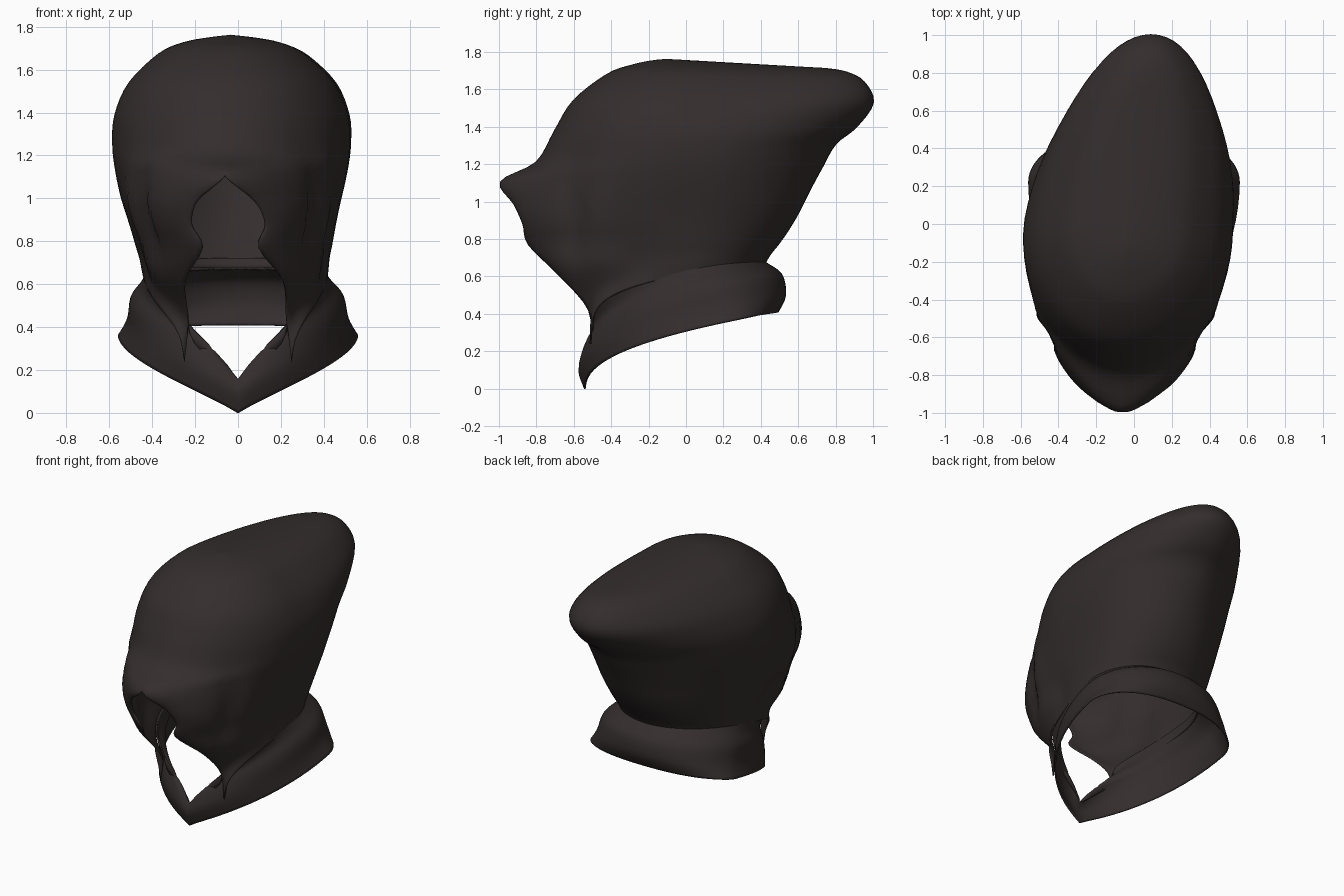
import bpy, bmesh, math

if "Cube" in bpy.data.objects:
    bpy.data.objects.remove(bpy.data.objects["Cube"])

cloth = bpy.data.materials.new("dark_brown_cloth")
cloth.diffuse_color = (0.034, 0.026, 0.026, 1)
cloth.use_nodes = True
cloth.node_tree.nodes["Principled BSDF"].inputs["Base Color"].default_value = cloth.diffuse_color


def smooth_rows(rows, steps):
    """Catmull-Rom interpolation of the section parameters."""
    out = []
    for i in range(len(rows) - 1):
        p = [rows[max(0, min(len(rows) - 1, i + k))] for k in (-1, 0, 1, 2)]
        for s in range(steps):
            t = s / steps
            out.append([0.5 * (2 * b + (c - a) * t + (2 * a - 5 * b + 4 * c - d) * t * t
                               + (3 * b - a - 3 * c + d) * t ** 3)
                        for a, b, c, d in zip(*p)])
    return out + [list(rows[-1])]


def section(row, n, folds):
    """Half outline from the front edge round to the back centre."""
    edge, fy, fz, by, bz, w, ym, fexp, bexp, rise = row
    edge, w = max(edge, 0), max(w, 0)
    pts = []
    for j in range(n + 1):
        a = math.pi * j / n
        s, c = max(math.sin(a), 0), math.cos(a)
        if j in (0, n):
            s = 0
        if c > 0:
            x = edge + (w - edge) * s ** fexp
            y = ym - (ym - fy) * c
        else:
            x = w * s ** bexp
            y = ym - (by - ym) * c
        u = min(1, max(0, (y - fy) / (by - fy)))
        z = fz + (bz - fz) * u ** rise
        pts.append((max(0, x + folds(y, z) * min(1, x / 0.2)), y, z))
    return pts


def lean(y, z):
    """Sideways lean of the crown."""
    k = min(1, max(0, z - 0.4) / 0.6)
    return k * (-0.03 + 0.12 * max(y, 0) + 0.03 * min(y, 0))


def cloth_shell(name, rows, folds, n=36, steps=4):
    bm = bmesh.new()
    grid = []
    for row in smooth_rows(rows, steps):
        half = section(row, n, folds)
        full = half + [(-x, y, z) for x, y, z in reversed(half[:-1])]
        grid.append([bm.verts.new((x + lean(y, z), y, z)) for x, y, z in full])
    for r0, r1 in zip(grid, grid[1:]):
        for j in range(len(r0) - 1):
            bm.faces.new((r0[j], r0[j + 1], r1[j + 1], r1[j]))
    bmesh.ops.remove_doubles(bm, verts=bm.verts, dist=0.0008)
    bmesh.ops.recalc_face_normals(bm, faces=bm.faces)
    me = bpy.data.meshes.new(name)
    bm.to_mesh(me)
    bm.free()
    me.materials.append(cloth)
    ob = bpy.data.objects.new(name, me)
    bpy.context.collection.objects.link(ob)
    mod = ob.modifiers.new("thickness", "SOLIDIFY")
    mod.thickness = 0.01
    mod.offset = 0
    bpy.ops.object.select_all(action='DESELECT')
    ob.select_set(True)
    bpy.context.view_layer.objects.active = ob
    bpy.ops.object.shade_smooth_by_angle(angle=math.radians(50))
    return ob


def bump(v, centre, width):
    return math.exp(-((v - centre) / width) ** 2)


def hood_folds(y, z):
    # vertical temple crease with a soft ridge behind it
    return (-0.035 * bump(y, -0.6, 0.05) * bump(z, 0.95, 0.22)
            + 0.02 * bump(y, -0.48, 0.06) * bump(z, 0.9, 0.25)
            - 0.02 * bump(y, -0.25, 0.08) * bump(z, 0.7, 0.12))


def collar_folds(y, z):
    # slanting drape lines
    return 0.012 * math.sin(14 * (z - 0.45 * y)) * min(1, max(0, y + 0.5))


# edge half width, front y, front z, back y, back z, half width,
# widest y, front roundness, back roundness, rise
hood_rows = [
    (0.25, -0.51, 0.24, 0.42, 0.67, 0.42, 0.00, 1.0, 1.0, 0.25),
    (0.23, -0.52, 0.42, 0.45, 0.72, 0.43, 0.00, 1.0, 1.0, 0.32),
    (0.23, -0.68, 0.61, 0.49, 0.77, 0.44, 0.00, 1.0, 1.0, 0.50),
    (0.13, -0.84, 0.77, 0.54, 0.84, 0.46, -0.02, 1.1, 1.0, 1.0),
    (0.17, -0.87, 0.88, 0.60, 0.94, 0.485, -0.04, 1.2, 1.0, 1.0),
    (0.13, -0.92, 0.99, 0.66, 1.06, 0.515, -0.05, 1.3, 1.05, 1.0),
    (0.00, -0.99, 1.105, 0.73, 1.19, 0.54, -0.05, 1.45, 1.1, 1.0),
    (0.00, -0.80, 1.21, 0.80, 1.31, 0.55, -0.05, 1.1, 1.1, 1.0),
    (0.00, -0.70, 1.38, 0.91, 1.40, 0.54, -0.05, 1.0, 1.1, 1.0),
    (0.00, -0.60, 1.54, 1.00, 1.53, 0.475, -0.05, 0.95, 1.0, 1.0),
    (0.00, -0.42, 1.68, 0.95, 1.64, 0.34, -0.03, 0.95, 0.9, 1.0),
    (0.00, -0.28, 1.73, 0.86, 1.69, 0.23, 0.00, 0.95, 0.9, 1.0),
    (0.00, -0.17, 1.752, 0.76, 1.708, 0.11, 0.05, 1.0, 0.9, 1.0),
    (0.00, -0.10, 1.758, 0.70, 1.712, 0.00, 0.10, 1.0, 1.0, 1.0),
]
# hem, outer roll, ridge, then tucked up beneath the hood
collar_rows = [
    (0.0, -0.54, 0.00, 0.49, 0.41, 0.56, 0.22, 1.0, 0.9, 0.45),
    (0.0, -0.57, 0.09, 0.53, 0.50, 0.52, 0.18, 1.0, 0.9, 0.43),
    (0.0, -0.55, 0.15, 0.51, 0.61, 0.49, 0.12, 1.0, 0.9, 0.38),
    (0.04, -0.52, 0.18, 0.43, 0.67, 0.44, 0.05, 1.0, 0.95, 0.33),
    (0.20, -0.50, 0.32, 0.42, 0.69, 0.42, 0.00, 1.0, 1.0, 0.28),
    (0.24, -0.50, 0.45, 0.44, 0.72, 0.415, 0.00, 1.0, 1.0, 0.32),
]

# hood with face opening, and the draped collar round the neck
cloth_shell("hood", hood_rows, hood_folds)
cloth_shell("neck_collar", collar_rows, collar_folds)
